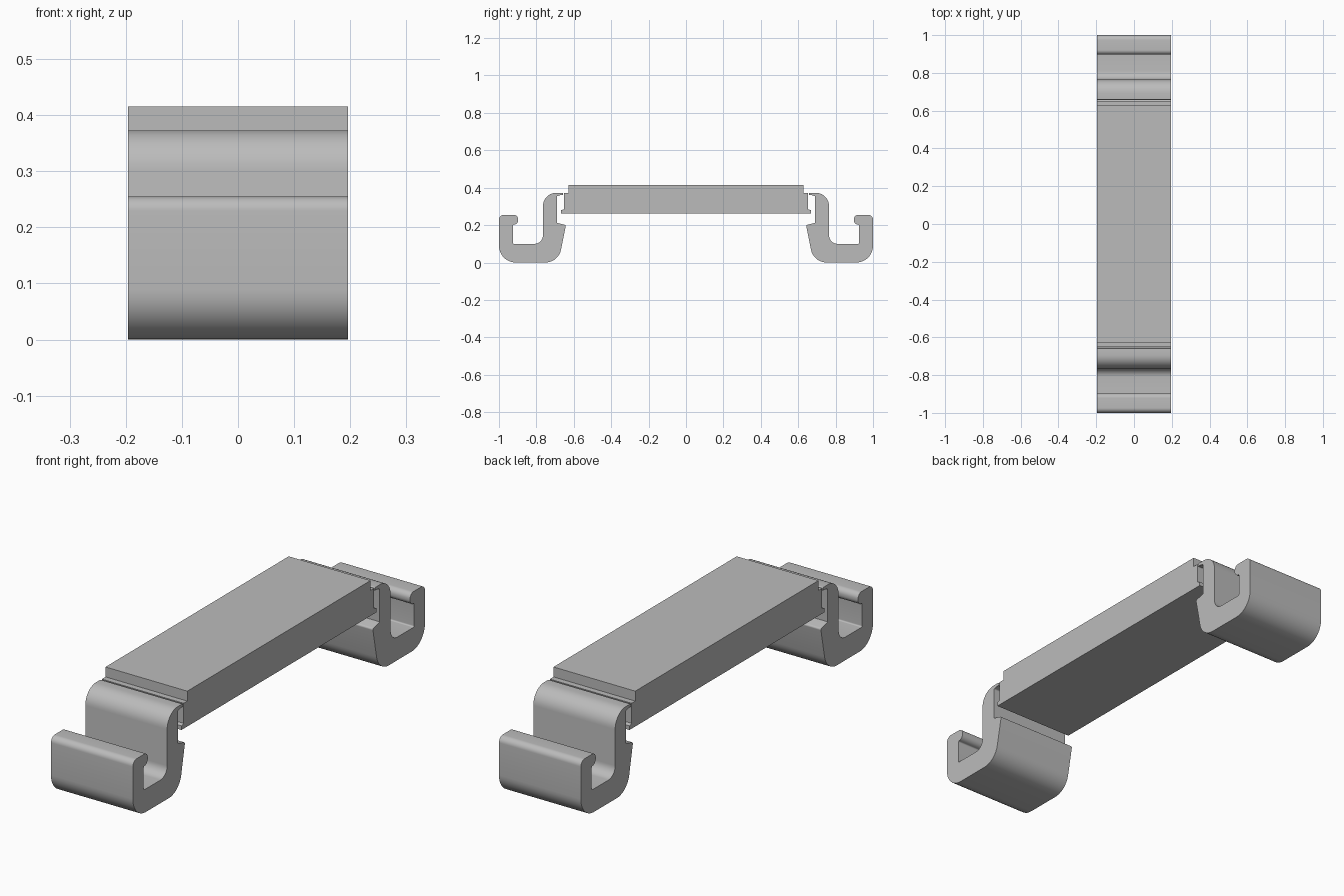
import bpy, bmesh, math
from mathutils import Vector

HALF_WIDTH = 0.196

if "Cube" in bpy.data.objects:
    bpy.data.objects.remove(bpy.data.objects["Cube"], do_unlink=True)

grey = bpy.data.materials.new("light grey")
grey.use_nodes = True
grey.diffuse_color = (0.5, 0.5, 0.5, 1)
grey.node_tree.nodes["Principled BSDF"].inputs["Base Color"].default_value = (0.5, 0.5, 0.5, 1)


def fillet(corners, steps=10):
    """Turn (y, z, radius) corners into an outline with round corners."""
    outline = []
    for i, (y, z, radius) in enumerate(corners):
        p = Vector((y, z))
        if not radius:
            outline.append(p)
            continue
        a = (Vector(corners[i - 1][:2]) - p).normalized()
        b = (Vector(corners[(i + 1) % len(corners)][:2]) - p).normalized()
        half = a.angle(b) / 2
        centre = p + (a + b).normalized() * radius / math.sin(half)
        start = p + a * radius / math.tan(half) - centre
        end = p + b * radius / math.tan(half) - centre
        sweep = math.pi - 2 * half
        for k in range(steps + 1):
            t = k / steps
            outline.append(centre + (start * math.sin((1 - t) * sweep)
                                     + end * math.sin(t * sweep)) / math.sin(sweep))
    return outline


def extrude_profile(name, outline, side=1):
    """Extrude a y-z outline across the full width."""
    bm = bmesh.new()
    face = bm.faces.new([bm.verts.new((-HALF_WIDTH, side * p.x, p.y)) for p in outline])
    result = bmesh.ops.extrude_face_region(bm, geom=[face])
    moved = [v for v in result["geom"] if isinstance(v, bmesh.types.BMVert)]
    bmesh.ops.translate(bm, verts=moved, vec=(2 * HALF_WIDTH, 0, 0))
    bmesh.ops.recalc_face_normals(bm, faces=bm.faces)
    mesh = bpy.data.meshes.new(name)
    bm.to_mesh(mesh)
    bm.free()
    mesh.materials.append(grey)
    obj = bpy.data.objects.new(name, mesh)
    bpy.context.collection.objects.link(obj)
    bpy.ops.object.select_all(action="DESELECT")
    obj.select_set(True)
    bpy.context.view_layer.objects.active = obj
    bpy.ops.object.shade_smooth_by_angle(angle=math.radians(30))


# Central bar with stepped ends and a small foot at each lower edge
half_bar = [(0.627, 0.415), (0.627, 0.372), (0.652, 0.372),
            (0.652, 0.285), (0.667, 0.28), (0.667, 0.262)]
bar = [Vector(p) for p in half_bar]
bar += [Vector((-y, z)) for y, z in reversed(half_bar)]
extrude_profile("bar", bar)

# Hooked clip at each end
clip = fillet([
    (0.765, 0.373, 0.072),   # outer shoulder
    (0.765, 0.1, 0.045),     # channel floor
    (0.925, 0.1, 0.006),
    (0.925, 0.203, 0.006),   # lip of the hook
    (0.897, 0.203, 0.024),
    (0.897, 0.255, 0.024),
    (1.0, 0.255, 0.026),
    (1.0, 0.0, 0.09),        # rounded base
    (0.682, 0.0, 0.085),
    (0.642, 0.2, 0.008),     # flared ledge
    (0.69, 0.212, 0),
    (0.69, 0.355, 0.006),    # slot behind the bar
    (0.672, 0.36, 0),
    (0.657, 0.36, 0),
    (0.657, 0.373, 0.006),
])
for name, side in (("front_clip", -1), ("back_clip", 1)):
    extrude_profile(name, clip, side)
